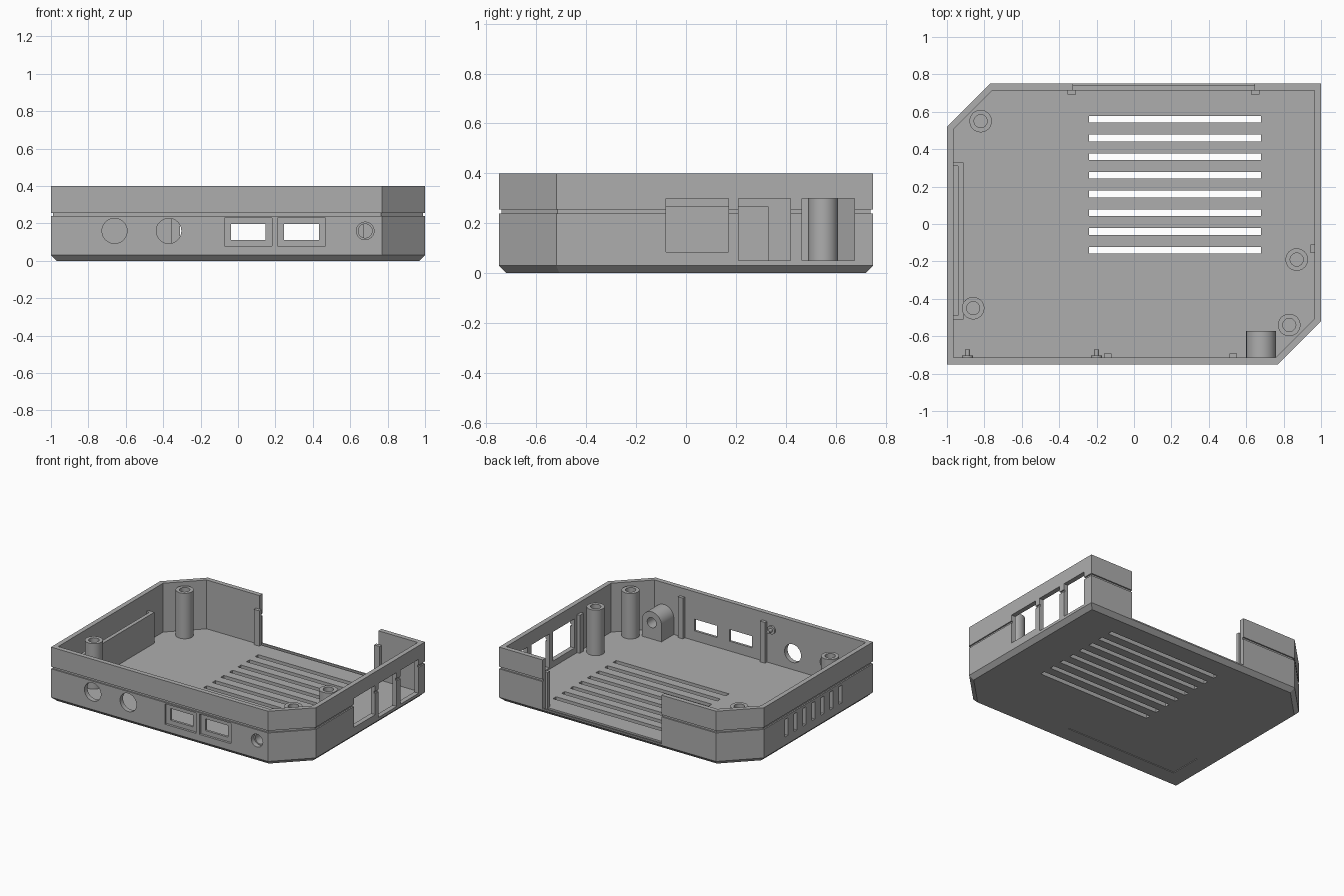
import bpy, bmesh, math
from mathutils import Vector

if "Cube" in bpy.data.objects:
    bpy.data.objects.remove(bpy.data.objects["Cube"])

grey = bpy.data.materials.new("mid grey")
grey.diffuse_color = (0.42, 0.42, 0.42, 1)
grey.use_nodes = True
grey.node_tree.nodes["Principled BSDF"].inputs["Base Color"].default_value = grey.diffuse_color


def loft(name, rings):
    """Bridge a series of equal-length rings and cap both ends."""
    bm = bmesh.new()
    loops = [[bm.verts.new(p) for p in ring] for ring in rings]
    n = len(loops[0])
    for a, b in zip(loops, loops[1:]):
        for i in range(n):
            j = (i + 1) % n
            bm.faces.new((a[i], a[j], b[j], b[i]))
    bm.faces.new(loops[0])
    bm.faces.new(loops[-1])
    bmesh.ops.recalc_face_normals(bm, faces=bm.faces)
    me = bpy.data.meshes.new(name)
    bm.to_mesh(me)
    bm.free()
    me.materials.append(grey)
    ob = bpy.data.objects.new(name, me)
    bpy.context.collection.objects.link(ob)
    return ob


def box(name, x0, x1, y0, y1, z0, z1):
    return loft(name, [[(x0, y0, z), (x1, y0, z), (x1, y1, z), (x0, y1, z)]
                       for z in (z0, z1)])


def circle(x, y, z, r, axis="z", n=40):
    pts = []
    for i in range(n):
        a = 2 * math.pi * i / n
        c, s = r * math.cos(a), r * math.sin(a)
        pts.append((x + c, y + s, z) if axis == "z" else (x + c, y, z + s))
    return pts


def rod_y(name, x, z, r, y0, y1):
    return loft(name, [circle(x, y, z, r, "y") for y in (y0, y1)])


def cut(ob, cutter):
    cutter.hide_render = True
    mod = ob.modifiers.new("cut", "BOOLEAN")
    mod.operation = "DIFFERENCE"
    mod.solver = "EXACT"
    mod.object = cutter
    bpy.context.view_layer.objects.active = ob
    bpy.ops.object.modifier_apply(modifier=mod.name)
    bpy.data.objects.remove(cutter)


def smooth(ob):
    bpy.ops.object.select_all(action="DESELECT")
    ob.select_set(True)
    bpy.context.view_layer.objects.active = ob
    bpy.ops.object.shade_smooth_by_angle(angle=math.radians(30))


def outline(z, t):
    """Case outline inset by t, with two opposite clipped corners."""
    X, Y = 1 - t, 0.75 - t
    c = 0.23 - 0.586 * t
    return [(-X, -Y, z), (X - c, -Y, z), (X, -Y + c, z),
            (X, Y, z), (-X + c, Y, z), (-X, Y - c, z)]


FLOOR, WALL = 0.04, 0.035

# tray with bevelled base and seam groove
case = loft("case_shell", [outline(z, t) for z, t in (
    (0, 0.03), (0.03, 0), (0.24, 0), (0.24, 0.01), (0.256, 0.01),
    (0.256, 0), (0.4, 0), (0.4, WALL), (FLOOR, WALL))])

# front openings
for x in (-0.66, -0.37):
    cut(case, rod_y("round_cut", x, 0.16, 0.067, -0.8, -0.7))
cut(case, rod_y("jack_cut", 0.68, 0.16, 0.047, -0.8, -0.7))
for x0, x1 in ((-0.072, 0.182), (0.212, 0.468)):
    cut(case, box("port_recess", x0, x1, -0.8, -0.733, 0.08, 0.23))
    cut(case, box("port_cut", x0 + 0.035, x1 - 0.035, -0.8, -0.7, 0.112, 0.198))

# right side openings
for y0, y1, z0 in ((-0.08, 0.17, 0.085), (0.21, 0.42, 0.05), (0.465, 0.675, 0.05)):
    cut(case, box("side_port_cut", 0.9, 1.1, y0, y1, z0, 0.30))

# open back and panel groove in the sill
cut(case, box("back_cut", -0.325, 0.645, 0.70, 0.8, FLOOR, 0.5))
cut(case, box("sill_cut", -0.325, 0.645, 0.715, 0.738, 0.028, 0.1))

# left side vents
for i in range(7):
    y = -0.37 + i * 0.105
    cut(case, box("side_vent_cut", -1.1, -0.955, y - 0.018, y + 0.018, 0.09, 0.22))

# floor vents and shallow label recess underneath
for i in range(8):
    y = -0.14 + i * 0.1
    cut(case, box("floor_vent_cut", -0.24, 0.68, y - 0.018, y + 0.018, -0.1, 0.1))
cut(case, box("label_cut", -0.85, 0.07, -0.60, -0.36, -0.1, 0.005))

# screw posts with blind holes
for x, y in ((-0.82, 0.55), (-0.86, -0.45), (0.87, -0.19), (0.83, -0.54)):
    smooth(loft("screw_post", [circle(x, y, z, r) for z, r in (
        (FLOOR - 0.01, 0.06), (0.375, 0.06), (0.375, 0.035), (0.08, 0.035))]))

# round-topped jack block behind the front wall
arch = [(0.68 + 0.08 * math.cos(math.pi * i / 24), 0.16 + 0.08 * math.sin(math.pi * i / 24))
        for i in range(25)] + [(0.60, FLOOR - 0.01), (0.76, FLOOR - 0.01)]
block = loft("jack_block", [[(x, y, z) for x, z in arch] for y in (-0.716, -0.572)])
cut(block, rod_y("jack_bore", 0.68, 0.16, 0.037, -0.8, -0.5))
smooth(block)

# vent shield behind the left wall
box("shield_plate", -0.94, -0.912, -0.51, 0.33, FLOOR - 0.01, 0.268)
for y in (-0.51, 0.31):
    box("shield_end", -0.97, -0.94, y, y + 0.02, FLOOR - 0.01, 0.268)

# holding ribs inside the walls
for x in (-0.14, 0.53):
    box("front_rib", x - 0.02, x + 0.02, -0.72, -0.692, FLOOR - 0.01, 0.34)
box("side_rib", 0.943, 0.97, -0.155, -0.11, FLOOR - 0.01, 0.32)
for x in (-0.333, 0.648):
    box("back_rib", x - 0.022, x + 0.022, 0.692, 0.717, FLOOR - 0.01, 0.30)

# small pegs on the front wall
for x in (-0.89, -0.20):
    smooth(rod_y("peg_base", x, 0.29, 0.03, -0.72, -0.703))
    smooth(rod_y("peg", x, 0.29, 0.013, -0.71, -0.67))
